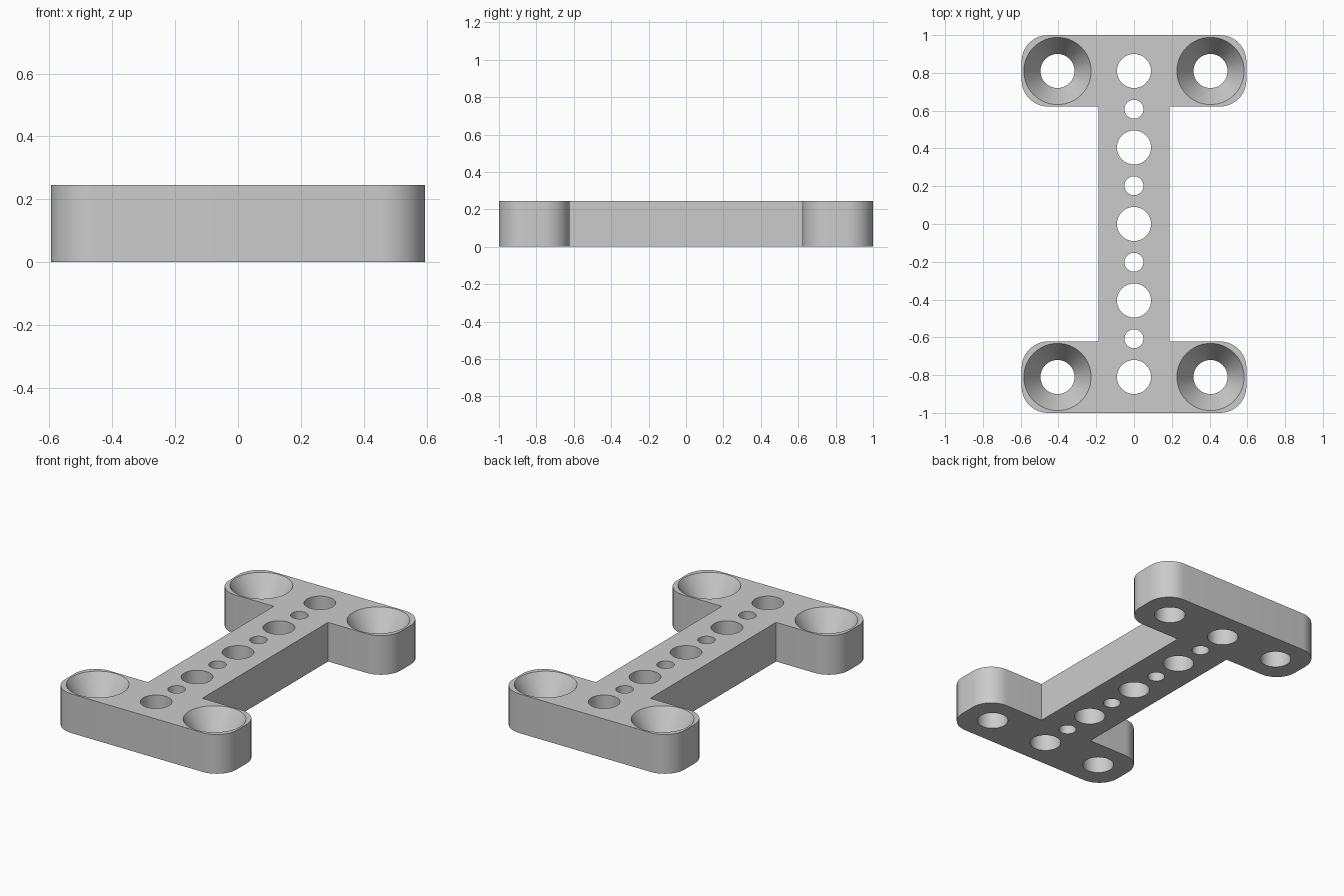
import bpy
import bmesh
from math import cos, sin, pi, radians
from mathutils import Vector

cube = bpy.data.objects.get("Cube")
if cube:
    bpy.data.objects.remove(cube, do_unlink=True)

HEIGHT = 0.245
HALF_X, HALF_Y = 0.595, 1.0      # overall half sizes
WEB, FLANGE_Y = 0.188, 0.622     # half width of the bar, inner edge of the ends
CORNER = 0.14
PITCH = 0.405                    # spacing of the large holes
SIDES = 64

grey = bpy.data.materials.new("light_grey")
grey.use_nodes = True
grey.diffuse_color = (0.6, 0.6, 0.6, 1)
grey.node_tree.nodes["Principled BSDF"].inputs["Base Color"].default_value = grey.diffuse_color


def make_object(name, bm):
    bmesh.ops.recalc_face_normals(bm, faces=bm.faces)
    mesh = bpy.data.meshes.new(name)
    bm.to_mesh(mesh)
    bm.free()
    mesh.materials.append(grey)
    obj = bpy.data.objects.new(name, mesh)
    bpy.context.collection.objects.link(obj)
    return obj


def rounded(cx, cy, start, steps=12):
    """Quarter circle of outline points, counter-clockwise from start."""
    return [(cx + CORNER * cos(start + pi / 2 * i / steps),
             cy + CORNER * sin(start + pi / 2 * i / steps)) for i in range(steps + 1)]


def add_lathe(bm, x, y, profile):
    """Closed round cutter from (radius, z) rings."""
    rings = [[bm.verts.new((x + r * cos(2 * pi * i / SIDES), y + r * sin(2 * pi * i / SIDES), z))
              for i in range(SIDES)] for r, z in profile]
    for low, high in zip(rings, rings[1:]):
        for i in range(SIDES):
            j = (i + 1) % SIDES
            bm.faces.new((low[i], low[j], high[j], high[i]))
    bm.faces.new(rings[0][::-1])
    bm.faces.new(rings[-1])


# I-shaped plate: right quarter outline, mirrored by a half turn
half = [(WEB, -FLANGE_Y), (WEB, FLANGE_Y)]
half += rounded(HALF_X - CORNER, FLANGE_Y + CORNER, -pi / 2)
half += rounded(HALF_X - CORNER, HALF_Y - CORNER, 0)
half += rounded(CORNER - HALF_X, HALF_Y - CORNER, pi / 2)
half += rounded(CORNER - HALF_X, FLANGE_Y + CORNER, pi)
outline = half + [(-x, -y) for x, y in half]
bm = bmesh.new()
base = bm.faces.new([bm.verts.new((x, y, 0)) for x, y in outline])
top = bmesh.ops.extrude_face_region(bm, geom=[base], use_keep_orig=True)
bmesh.ops.translate(bm, vec=Vector((0, 0, HEIGHT)),
                    verts=[v for v in top["geom"] if isinstance(v, bmesh.types.BMVert)])
plate = make_object("mounting_plate", bm)

# Hole cutters: alternating large and small along the bar, countersunk at the ends
bm = bmesh.new()
for i in range(-4, 5):
    radius = 0.05 if i % 2 else 0.09
    add_lathe(bm, 0, i * PITCH / 2, [(radius, -0.1), (radius, HEIGHT + 0.1)])
for sx in (-1, 1):
    for sy in (-1, 1):
        add_lathe(bm, sx * PITCH, sy * PITCH * 2,
                  [(0.09, -0.1), (0.09, 0.1), (0.178, HEIGHT), (0.178, HEIGHT + 0.1)])
cutter = make_object("hole_cutter", bm)
cutter.hide_render = True

cut = plate.modifiers.new("holes", "BOOLEAN")
cut.operation = "DIFFERENCE"
cut.solver = "EXACT"
cut.object = cutter

# Apply the holes, drop the cutter and smooth the round walls
bpy.ops.object.select_all(action="DESELECT")
plate.select_set(True)
bpy.context.view_layer.objects.active = plate
bpy.ops.object.modifier_apply(modifier=cut.name)
bpy.data.objects.remove(cutter, do_unlink=True)
bpy.ops.object.shade_smooth_by_angle(angle=radians(25))
